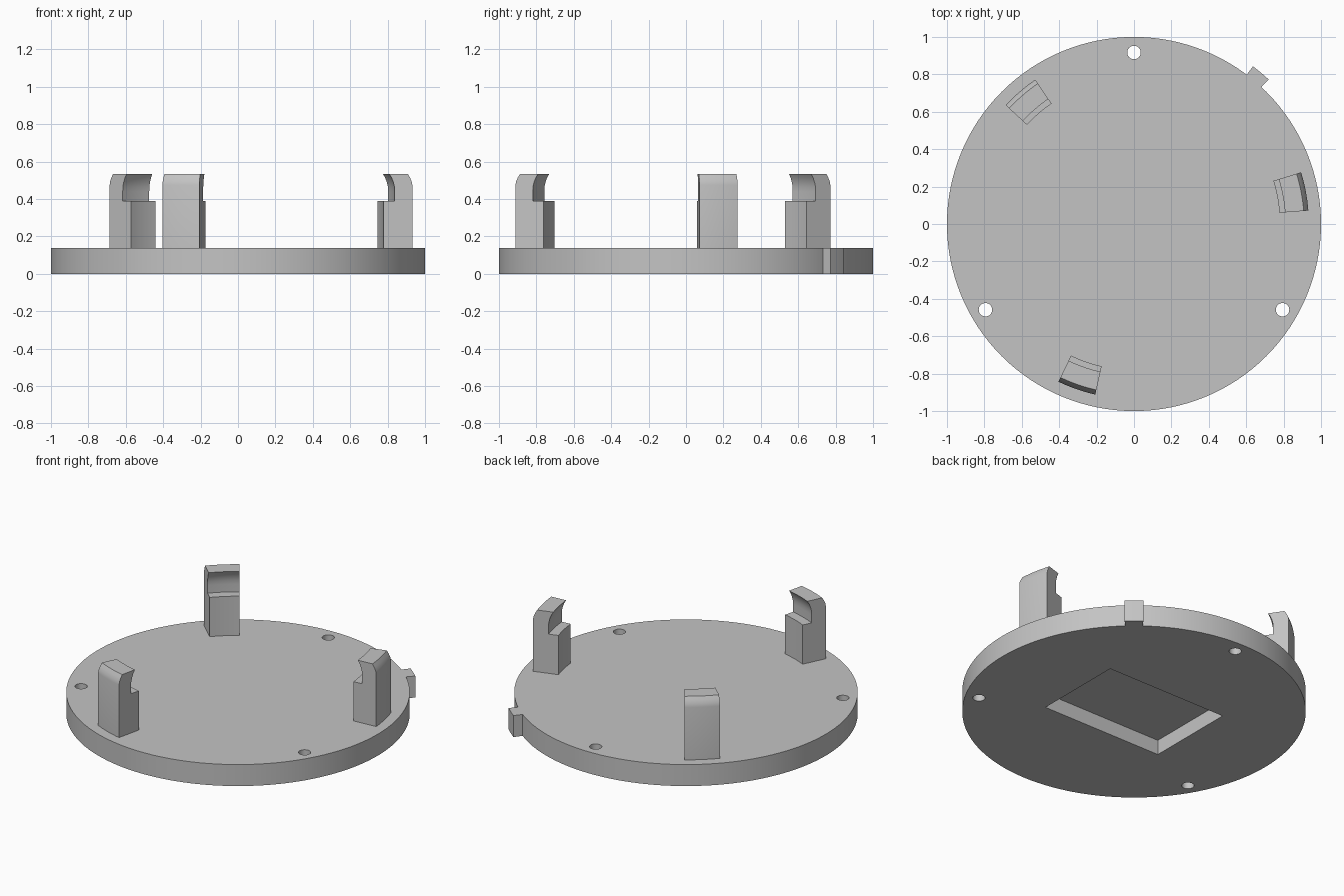
import bpy
import bmesh
from math import cos, sin, radians

cube = bpy.data.objects.get("Cube")
if cube:
    bpy.data.objects.remove(cube, do_unlink=True)

THICK = 0.138      # plate thickness
POCKET = 0.095     # depth of the recess underneath

grey = bpy.data.materials.new("plain grey")
grey.use_nodes = True
grey.diffuse_color = (0.55, 0.55, 0.55, 1)
grey.node_tree.nodes["Principled BSDF"].inputs["Base Color"].default_value = (0.55, 0.55, 0.55, 1)


def smooth(obj):
    bpy.ops.object.select_all(action="DESELECT")
    obj.select_set(True)
    bpy.context.view_layer.objects.active = obj
    bpy.ops.object.shade_smooth_by_angle(angle=radians(30))


def sector(name, profile, middle, width, steps=8):
    """Sweep a closed (radius, z) profile about the z axis through a small angle."""
    bm = bmesh.new()
    rings = []
    for i in range(steps + 1):
        a = radians(middle + width * (i / steps - 0.5))
        rings.append([bm.verts.new((r * cos(a), r * sin(a), z)) for r, z in profile])
    n = len(profile)
    for lo, hi in zip(rings, rings[1:]):
        for j in range(n):
            k = (j + 1) % n
            bm.faces.new((lo[j], lo[k], hi[k], hi[j]))
    bm.faces.new(rings[0])
    bm.faces.new(rings[-1])
    bmesh.ops.recalc_face_normals(bm, faces=bm.faces)
    mesh = bpy.data.meshes.new(name)
    bm.to_mesh(mesh)
    bm.free()
    obj = bpy.data.objects.new(name, mesh)
    bpy.context.collection.objects.link(obj)
    mesh.materials.append(grey)
    smooth(obj)
    return obj


def cut(target, cutter):
    """Subtract the cutter from the target, then discard the cutter."""
    cutter.hide_render = True
    mod = target.modifiers.new("cut", "BOOLEAN")
    mod.operation = "DIFFERENCE"
    mod.solver = "EXACT"
    mod.object = cutter
    bpy.context.view_layer.objects.active = target
    bpy.ops.object.modifier_apply(modifier=mod.name)
    bpy.data.objects.remove(cutter, do_unlink=True)


# Round base plate
bpy.ops.mesh.primitive_cylinder_add(vertices=128, radius=1, depth=THICK, location=(0, 0, THICK / 2))
plate = bpy.context.object
plate.name = "base_plate"
plate.data.materials.append(grey)

# Three screw holes through the plate
for angle in (90, 210, 330):
    a = radians(angle)
    bpy.ops.mesh.primitive_cylinder_add(vertices=32, radius=0.036, depth=1,
                                        location=(0.917 * cos(a), 0.917 * sin(a), 0))
    cut(plate, bpy.context.object)

# Rectangular recess in the underside
bpy.ops.mesh.primitive_cube_add(size=2, location=(0, 0, 0))
recess = bpy.context.object
recess.scale = (0.427, 0.293, POCKET)
cut(plate, recess)
smooth(plate)

# Locating tab on the rim
sector("rim_tab", [(0.998, 0), (1.056, 0), (1.056, THICK), (0.998, THICK)], 50, 5.9, 4)

# Three snap clips: inner ledge, hollow behind the lip, rounded outer top
clip = [(0.78, 0.12), (0.935, 0.12), (0.935, 0.475), (0.931, 0.495), (0.922, 0.515), (0.91, 0.535),
        (0.81, 0.535), (0.823, 0.515), (0.833, 0.49), (0.839, 0.465), (0.84, 0.44),
        (0.84, 0.39), (0.78, 0.39)]
for name, angle in (("left_clip", 10.8), ("back_clip", 130.8), ("front_clip", 250.8)):
    sector(name, clip, angle, 12.8)
